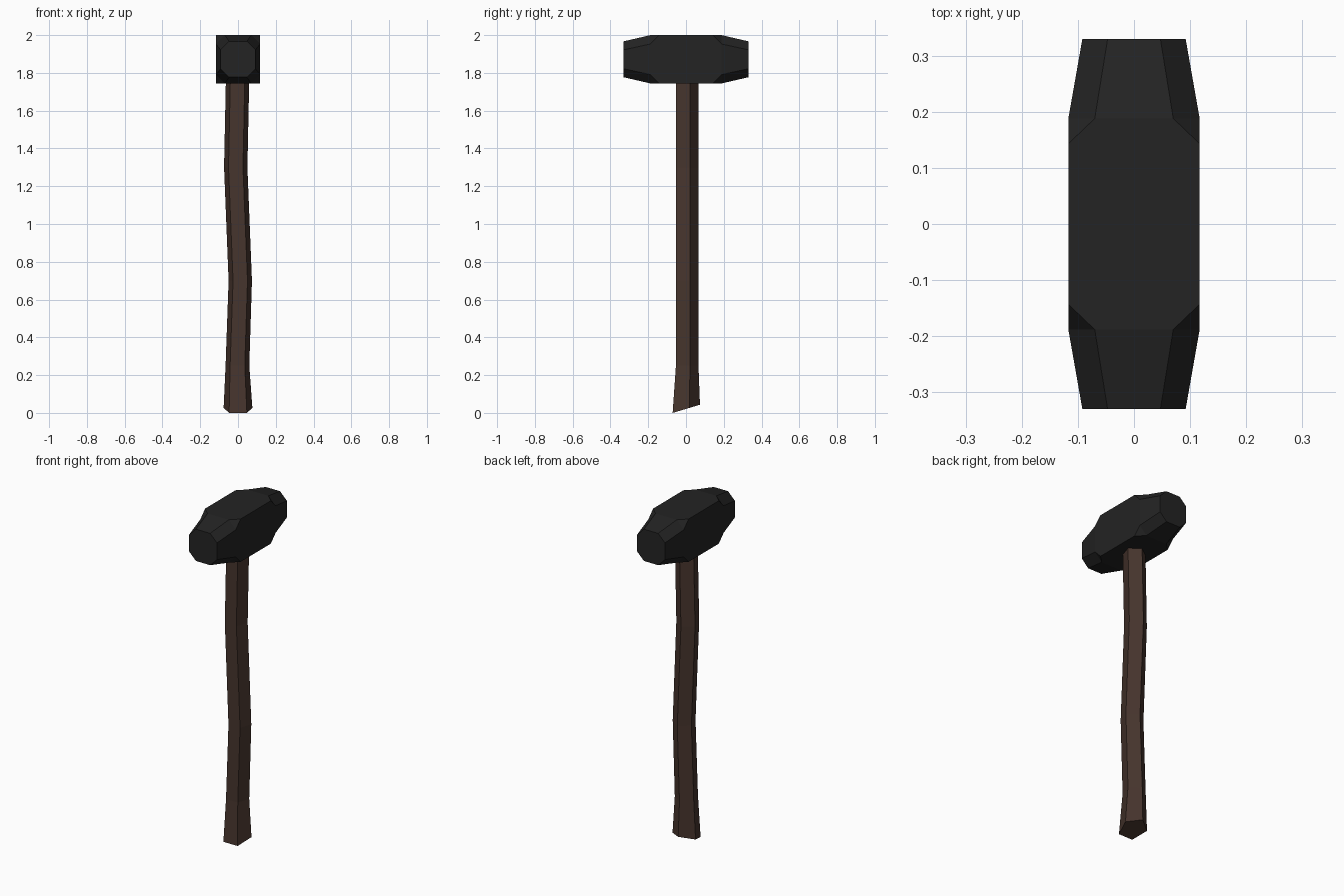
import bpy
import bmesh
from math import sin, cos, radians

default_cube = bpy.data.objects.get("Cube")
if default_cube:
    bpy.data.objects.remove(default_cube, do_unlink=True)


def make_material(name, color):
    mat = bpy.data.materials.new(name)
    mat.use_nodes = True
    mat.diffuse_color = (*color, 1)
    bsdf = mat.node_tree.nodes["Principled BSDF"]
    bsdf.inputs["Base Color"].default_value = (*color, 1)
    bsdf.inputs["Roughness"].default_value = 0.8
    return mat


def loft(name, rings, mat):
    """Skin a stack of equal-length rings into a closed, flat-shaded solid."""
    bm = bmesh.new()
    rows = [[bm.verts.new(p) for p in ring] for ring in rings]
    count = len(rows[0])
    for low, high in zip(rows, rows[1:]):
        for i in range(count):
            j = (i + 1) % count
            bm.faces.new((low[i], low[j], high[j], high[i]))
    bm.faces.new(rows[0])
    bm.faces.new(rows[-1])
    bmesh.ops.remove_doubles(bm, verts=bm.verts, dist=0.0005)
    bmesh.ops.recalc_face_normals(bm, faces=bm.faces)
    mesh = bpy.data.meshes.new(name)
    bm.to_mesh(mesh)
    bm.free()
    mesh.materials.append(mat)
    obj = bpy.data.objects.new(name, mesh)
    bpy.context.collection.objects.link(obj)
    return obj


iron = make_material("dark iron", (0.017, 0.017, 0.017))
wood = make_material("brown wood", (0.062, 0.035, 0.026))

# Hammer head: square block whose corners are cut away towards tapered ends
HEAD_Z = 1.872


def cut_square(y, w, h, cut):
    """Rectangle in the xz plane with its corners cut off."""
    quarter = [(w, h - cut), (w - cut, h)]
    pts = quarter + [(-x, z) for x, z in reversed(quarter)]
    pts += [(-x, -z) for x, z in pts]
    return [(x, y, HEAD_Z + z) for x, z in pts]


# distance from the middle, half width, half height, corner cut
half = [(0.33, 0.092, 0.095, 0.045),
        (0.188, 0.117, 0.128, 0.047),
        (0.143, 0.117, 0.128, 0)]
sections = [(-y, w, h, c) for y, w, h, c in half] + half[::-1]
loft("hammer_head", [cut_square(*s) for s in sections], iron)

# Handle: five-sided, gently curved shaft with a flared, slanted butt


def pentagon(z, x, y, r, slope):
    ring = []
    for i in range(5):
        a = radians(90 + 72 * i)
        py = y + r * sin(a)
        ring.append((x + r * cos(a), py, z + slope * (py + 0.07)))
    return ring


# height, centre x, centre y, radius, slope
shaft = [(0, 0, -0.006, 0.08, 0.3),
         (0.25, -0.003, 0, 0.066, 0),
         (0.7, 0.012, 0, 0.065, 0),
         (1.3, -0.012, 0, 0.065, 0),
         (1.78, -0.002, 0, 0.065, 0)]
loft("handle", [pentagon(*s) for s in shaft], wood)
